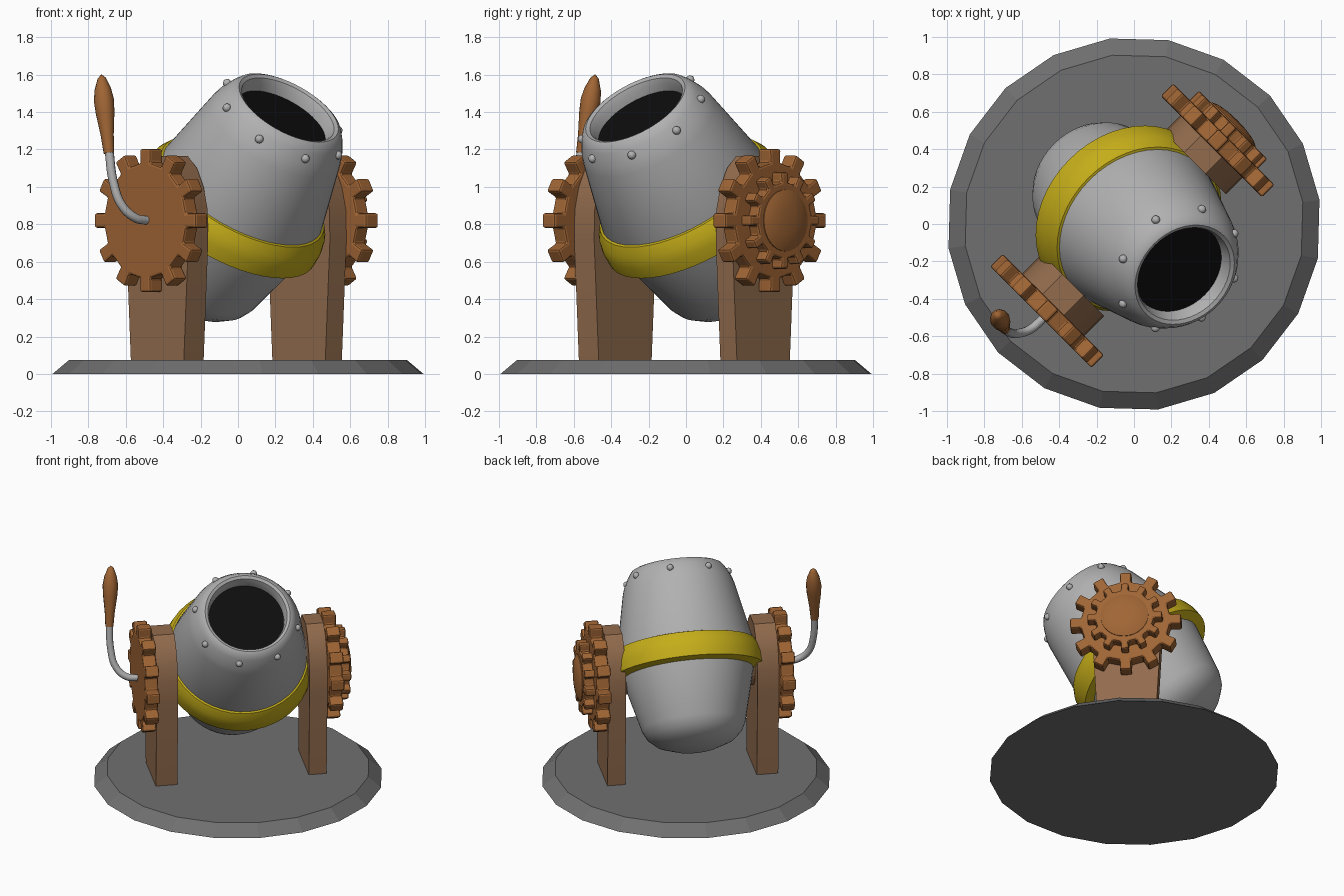
import bpy, bmesh
from math import sin, cos, pi, radians, sqrt
from mathutils import Matrix, Vector

cube = bpy.data.objects.get("Cube")
if cube:
    bpy.data.objects.remove(cube)


def material(name, rgb):
    m = bpy.data.materials.new(name)
    m.use_nodes = True
    m.diffuse_color = (*rgb, 1)
    m.node_tree.nodes["Principled BSDF"].inputs["Base Color"].default_value = (*rgb, 1)
    return m


STONE = material("dark grey stone", (0.16, 0.16, 0.16))
STEEL = material("light grey steel", (0.44, 0.44, 0.44))
YELLOW = material("yellow paint", (0.56, 0.42, 0.01))
BRONZE = material("bronze brown", (0.35, 0.13, 0.035))
WOOD = material("dull brown", (0.29, 0.15, 0.075))
BLACK = material("black opening", (0.004, 0.004, 0.004))


def frame(x, y, z, origin):
    m = Matrix((x, y, z)).transposed().to_4x4()
    m.translation = origin
    return m


# Shared directions: the axle runs diagonally, the drum tilts up across it
UP = Vector((0, 0, 1))
AXLE = Vector((1, 1, 0)).normalized()
FACING = Vector((1, -1, 0)).normalized()
TILT = radians(52)
DRUM_AXIS = FACING * cos(TILT) + UP * sin(TILT)
DRUM_UP = UP * cos(TILT) - FACING * sin(TILT)
DRUM = frame(AXLE, DRUM_UP, DRUM_AXIS, FACING * -0.02 + UP * 0.905)
SIDE = frame(-FACING, UP, AXLE, Vector())
HUB = frame(-FACING, UP, AXLE, UP * 0.82)


def finish(name, bm, mat, matrix=Matrix(), smooth=None, bevel=0):
    bmesh.ops.recalc_face_normals(bm, faces=bm.faces)
    mesh = bpy.data.meshes.new(name)
    bm.to_mesh(mesh)
    bm.free()
    mesh.materials.append(mat)
    if smooth:
        mesh.shade_smooth()
        mesh.set_sharp_from_angle(angle=radians(smooth))
    ob = bpy.data.objects.new(name, mesh)
    ob.matrix_world = matrix
    bpy.context.collection.objects.link(ob)
    if bevel:
        mod = ob.modifiers.new("soft edges", "BEVEL")
        mod.width, mod.segments, mod.limit_method = bevel, 2, "ANGLE"
    return ob


def lathe(name, profile, mat, matrix=Matrix(), sides=48, smooth=40):
    """Turn (radius, height) points around local z."""
    bm = bmesh.new()
    vs = [bm.verts.new((r, 0, h)) for r, h in profile]
    edges = [bm.edges.new(pair) for pair in zip(vs, vs[1:])]
    bmesh.ops.spin(bm, geom=vs + edges, cent=(0, 0, 0), axis=(0, 0, 1),
                   angle=2 * pi, steps=sides, use_merge=True)
    bmesh.ops.remove_doubles(bm, verts=bm.verts, dist=1e-4)
    return finish(name, bm, mat, matrix, smooth)


def prism(name, outline, low, high, mat, matrix, smooth=None, bevel=0):
    """Extrude a flat outline along local z."""
    bm = bmesh.new()
    face = bm.faces.new([bm.verts.new((x, y, low)) for x, y in outline])
    ext = bmesh.ops.extrude_face_region(bm, geom=[face])["geom"]
    bmesh.ops.translate(bm, vec=(0, 0, high - low),
                        verts=[v for v in ext if isinstance(v, bmesh.types.BMVert)])
    return finish(name, bm, mat, matrix, smooth, bevel)


def gear(name, root, tip, low, high, teeth=12):
    outline = []
    step = 2 * pi / teeth
    for i in range(teeth):
        for offset, r in ((-0.23, root), (-0.2, tip), (0.2, tip), (0.23, root)):
            a = (i + offset) * step
            outline.append((r * cos(a), r * sin(a)))
    return prism(name, outline, low, high, BRONZE, HUB, bevel=0.012)


# Faceted base plate
lathe("base_plate", [(0, 0), (1, 0), (0.91, 0.075), (0, 0.075)], STONE,
      Matrix.Rotation(radians(7.4), 4, "Z"), sides=20, smooth=None)

# Drum shell with rounded bottom and rolled mouth
lathe("drum", [(0, -0.64), (0.15, -0.63), (0.27, -0.585), (0.33, -0.53),
               (0.36, -0.47), (0.455, -0.1), (0.475, 0.08), (0.39, 0.49),
               (0.375, 0.54), (0.34, 0.61), (0.315, 0.645), (0.295, 0.655),
               (0.275, 0.645), (0.262, 0.61), (0.258, 0.55)], STEEL, DRUM)
lathe("drum_opening", [(0, 0.57), (0.26, 0.57)], BLACK, DRUM)
lathe("drum_band", [(0.45, 0.1), (0.485, 0.09), (0.515, 0.04), (0.527, -0.02),
                    (0.525, -0.09), (0.45, -0.105)], YELLOW, DRUM)

# Rivets around the mouth
for i in range(8):
    a = radians(6.5 + 22.5 + 45 * i)
    bm = bmesh.new()
    bmesh.ops.create_uvsphere(bm, u_segments=12, v_segments=8, radius=0.023)
    spot = Matrix.Translation((0.357 * cos(a), 0.357 * sin(a), 0.58))
    finish("rivet", bm, STEEL, DRUM @ spot, smooth=60)

# Posts, axle stubs and large gears on both sides
half = [(0.2, 0.07), (0.235, 0.72), (0.23, 0.88), (0.2, 1.0), (0.15, 1.1), (0.08, 1.165)]
post_outline = half + [(-x, y) for x, y in reversed(half)]
for side, sign in (("right", -1), ("left", 1)):
    outer = 0.61 if sign < 0 else 0.585
    prism(side + "_post", post_outline, sign * 0.46, sign * outer, WOOD, SIDE, smooth=35)
    lathe(side + "_axle_stub", [(0, sign * 0.3), (0.14, sign * 0.3),
                                (0.14, sign * 0.5), (0, sign * 0.5)], WOOD, HUB, sides=24)
    gear(side + "_large_gear", 0.31, 0.385, sign * outer, sign * (outer + 0.095))

# Small gear and domed cap on the left side
gear("left_small_gear", 0.205, 0.26, 0.67, 0.75)
lathe("left_gear_cap", [(0.165, 0.74), (0.165, 0.755), (0.13, 0.77),
                        (0.07, 0.78), (0, 0.783)], BRONZE, HUB, sides=32)

# Bent crank rod on the right side
path = [(-0.49, -0.51, 0.82), (-0.55, -0.56, 0.835), (-0.62, -0.585, 0.9),
        (-0.665, -0.58, 1.02), (-0.69, -0.56, 1.2)]
curve = bpy.data.curves.new("crank_rod", "CURVE")
curve.dimensions = "3D"
curve.bevel_depth = 0.024
curve.bevel_resolution = 3
curve.use_fill_caps = True
spline = curve.splines.new("BEZIER")
spline.bezier_points.add(len(path) - 1)
for point, co in zip(spline.bezier_points, path):
    point.co = co
    point.handle_left_type = point.handle_right_type = "AUTO"
curve.materials.append(STEEL)
bpy.context.collection.objects.link(bpy.data.objects.new("crank_rod", curve))

# Crank handle
start, end = Vector((-0.69, -0.56, 1.18)), Vector((-0.73, -0.485, 1.6))
grip = (end - start).to_track_quat("Z", "Y").to_matrix().to_4x4()
grip.translation = start
lathe("crank_handle", [(0, 0), (0.028, 0), (0.035, 0.1), (0.05, 0.22), (0.054, 0.29),
                       (0.044, 0.35), (0.022, 0.41), (0, 0.43)], BRONZE, grip, sides=12)
